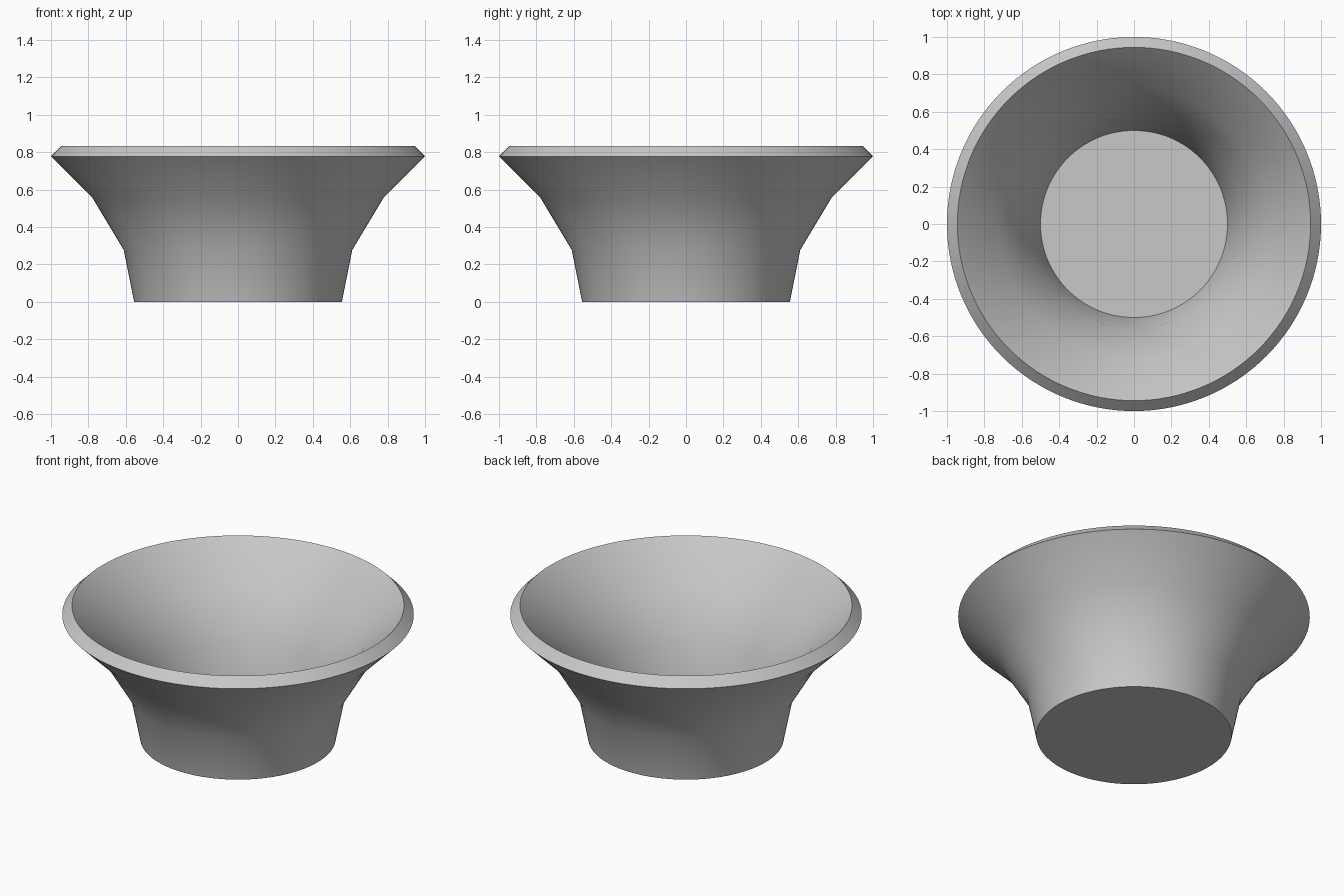
import bpy, bmesh, math
from mathutils import Matrix, Vector

cube = bpy.data.objects.get("Cube")
if cube:
    bpy.data.objects.remove(cube, do_unlink=True)

# Plain grey material
COLOUR = (0.58, 0.58, 0.58, 1.0)
grey = bpy.data.materials.new("plain_grey")
grey.use_nodes = True
grey.diffuse_color = COLOUR
grey.node_tree.nodes["Principled BSDF"].inputs["Base Color"].default_value = COLOUR

# Wall profile (radius, height) on a grid of one wall thickness
UNIT = 1 / 18
SEGMENTS = 128
outer = [(10, 0), (11, 5), (14, 10), (18, 14)]
inner = [(r - 1, z + 1) for r, z in reversed(outer)]
profile = [(0, 0)] + outer + inner + [(0, 1)]

# Flared bowl: closed profile turned round the upright axis
bm = bmesh.new()
points = [bm.verts.new((r * UNIT, 0, z * UNIT)) for r, z in profile]
edges = [bm.edges.new(pair) for pair in zip(points, points[1:])]
bmesh.ops.spin(bm, geom=points + edges, cent=(0, 0, 0), axis=(0, 0, 1),
               angle=math.tau, steps=SEGMENTS, use_merge=True)
bmesh.ops.remove_doubles(bm, verts=bm.verts, dist=0.0001)
bmesh.ops.recalc_face_normals(bm, faces=bm.faces)

mesh = bpy.data.meshes.new("flared_bowl")
bm.to_mesh(mesh)
bm.free()
mesh.materials.append(grey)
bowl = bpy.data.objects.new("flared_bowl", mesh)
bpy.context.collection.objects.link(bowl)

# Smooth walls with sharp rim, floor and foot edges
bpy.ops.object.select_all(action="DESELECT")
bowl.select_set(True)
bpy.context.view_layer.objects.active = bowl
bpy.ops.object.shade_smooth_by_angle(angle=math.radians(30))
